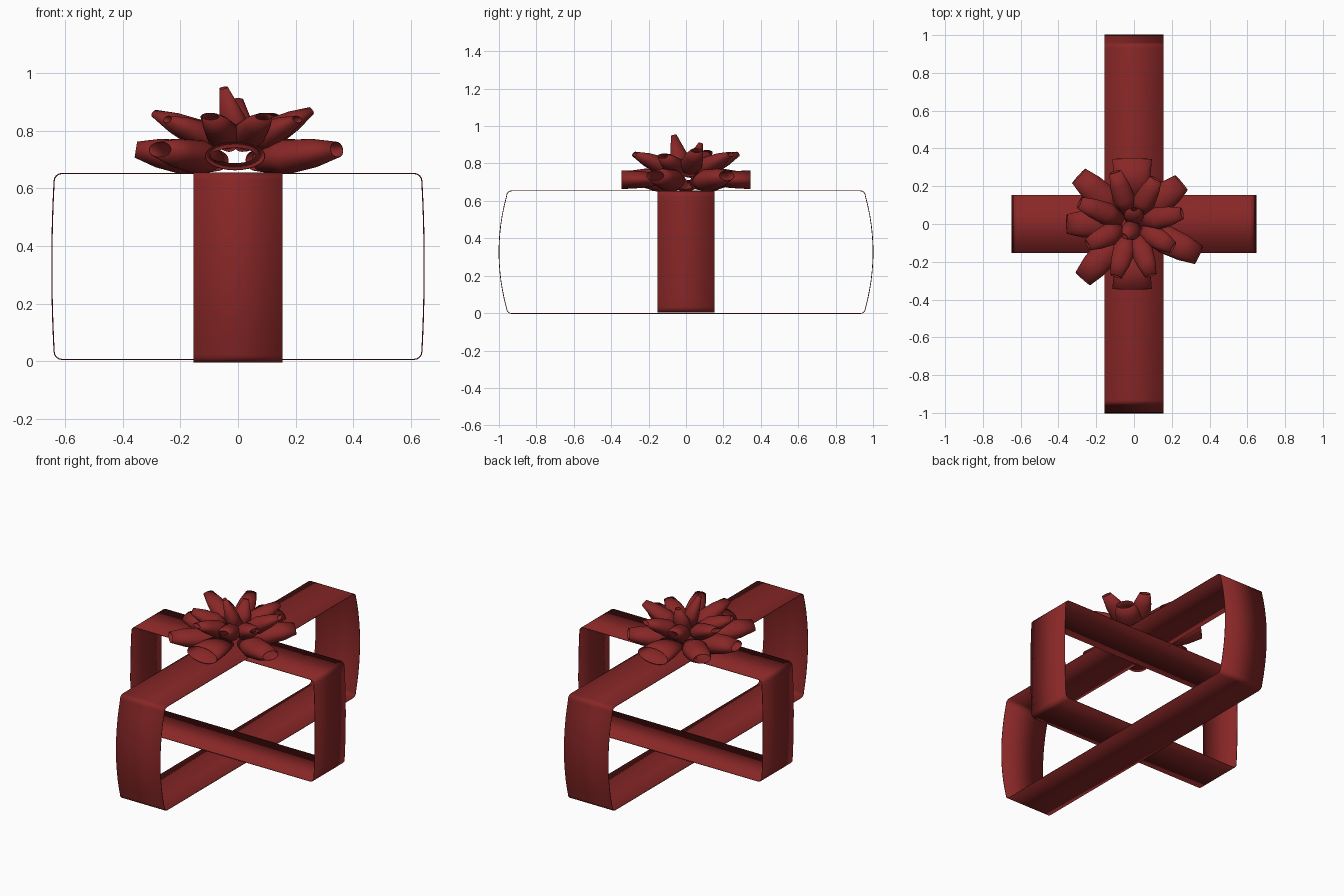
import bpy, math
from mathutils import Vector

if "Cube" in bpy.data.objects:
    bpy.data.objects.remove(bpy.data.objects["Cube"])

red = bpy.data.materials.new("ribbon red")
red.diffuse_color = (0.25, 0.02, 0.02, 1)
red.use_nodes = True
red.node_tree.nodes["Principled BSDF"].inputs["Base Color"].default_value = red.diffuse_color


def finish(name, verts, faces, thick):
    me = bpy.data.meshes.new(name)
    me.from_pydata(verts, [], faces)
    me.materials.append(red)
    ob = bpy.data.objects.new(name, me)
    bpy.context.collection.objects.link(ob)
    mod = ob.modifiers.new("thickness", 'SOLIDIFY')
    mod.thickness = thick
    mod.offset = -1
    bpy.context.view_layer.objects.active = ob
    ob.select_set(True)
    bpy.ops.object.shade_smooth_by_angle(angle=math.radians(40))
    ob.select_set(False)
    return ob


def band(name, half, corner, z0, z1, width, along_y):
    """Closed ribbon loop with bulging ends and rounded corners."""
    r, zm, h = 0.025, (z0 + z1) / 2, (z1 - z0) / 2
    side = []
    for i in range(5):                                   # lower corner
        a = -math.pi / 2 + i * math.pi / 8
        side.append((corner - r + r * math.cos(a), z0 + r + r * math.sin(a)))
    for i in range(1, 12):                               # bulging end
        t = -1 + i / 6
        side.append((corner + (half - corner) * (1 - t * t), zm + t * (h - r)))
    for i in range(5):                                   # upper corner
        a = i * math.pi / 8
        side.append((corner - r + r * math.cos(a), z1 - r + r * math.sin(a)))
    loop = side + [(-u, z) for u, z in reversed(side)]
    n = len(loop)
    verts = []
    for w in (-width, width):
        verts += [(-w, u, z) if along_y else (u, w, z) for u, z in loop]
    # outward facing winding
    faces = [(i, i + n, (i + 1) % n + n, (i + 1) % n)[::-1] for i in range(n)]
    return finish(name, verts, faces, 0.004)


band("long_ribbon", 0.998, 0.957, 0.0, 0.652, 0.155, True)
band("cross_ribbon", 0.645, 0.637, 0.008, 0.65, 0.153, False)


def bow_loop(name, start, end, sections, n=28):
    """Open flattened tube; sections = (t along axis, half width, half height)."""
    a, b = Vector(start), Vector(end)
    d = (b - a).normalized()
    side = d.cross(Vector((0, 0, 1))).normalized()
    up = side.cross(d)
    verts, faces = [], []
    for t, w, h in sections:
        for i in range(n):
            q = 2 * math.pi * i / n
            verts.append(a.lerp(b, t) + side * w * math.cos(q) + up * h * math.sin(q))
    for k in range(len(sections) - 1):
        for i in range(n):
            j = (i + 1) % n
            faces.append((k * n + i, k * n + j, (k + 1) * n + j, (k + 1) * n + i)[::-1])
    return finish(name, verts, faces, 0.003)


def polar(deg, r, z):
    a = math.radians(deg)
    return (r * math.cos(a) - 0.01, r * math.sin(a), z)


# lower tier: two wide open loops front and back, tapered ones between
wide = [(0, 0.075, 0.03), (0.5, 0.095, 0.045), (1, 0.105, 0.05)]
taper = [(0, 0.05, 0.035), (0.35, 0.075, 0.06), (0.7, 0.07, 0.05), (1, 0.052, 0.028)]
for i, deg in enumerate((90, -90)):
    bow_loop(f"wide_loop_{i}", polar(deg, 0.13, 0.715), polar(deg, 0.345, 0.713), wide)
for i, (deg, r) in enumerate(((40, 0.34), (-25, 0.39), (-132, 0.39), (180, 0.345), (138, 0.38))):
    bow_loop(f"lower_loop_{i}", polar(deg, 0.09, 0.695), polar(deg, r, 0.735), taper)

# middle tier: raised pointed loops
point = [(0, 0.03, 0.03), (0.35, 0.06, 0.05), (0.7, 0.05, 0.036), (1, 0.032, 0.014)]
for i, (deg, r, z) in enumerate(((108, 0.29, 0.85), (62, 0.27, 0.85), (12, 0.27, 0.87),
                                 (-30, 0.25, 0.84), (-70, 0.29, 0.85), (-107, 0.29, 0.85),
                                 (-155, 0.26, 0.84), (158, 0.30, 0.86))):
    bow_loop(f"middle_loop_{i}", polar(deg, 0.06, 0.755), polar(deg, r, z), point)

# top tier: upright loops in the centre
tip = [(0, 0.05, 0.045), (0.4, 0.052, 0.04), (1, 0.018, 0.012)]
bow_loop("top_loop_front", (0.0, -0.02, 0.77), (-0.05, -0.065, 0.95), tip)
bow_loop("top_loop_back", (0.0, 0.03, 0.77), (0.0, 0.08, 0.91), tip)
